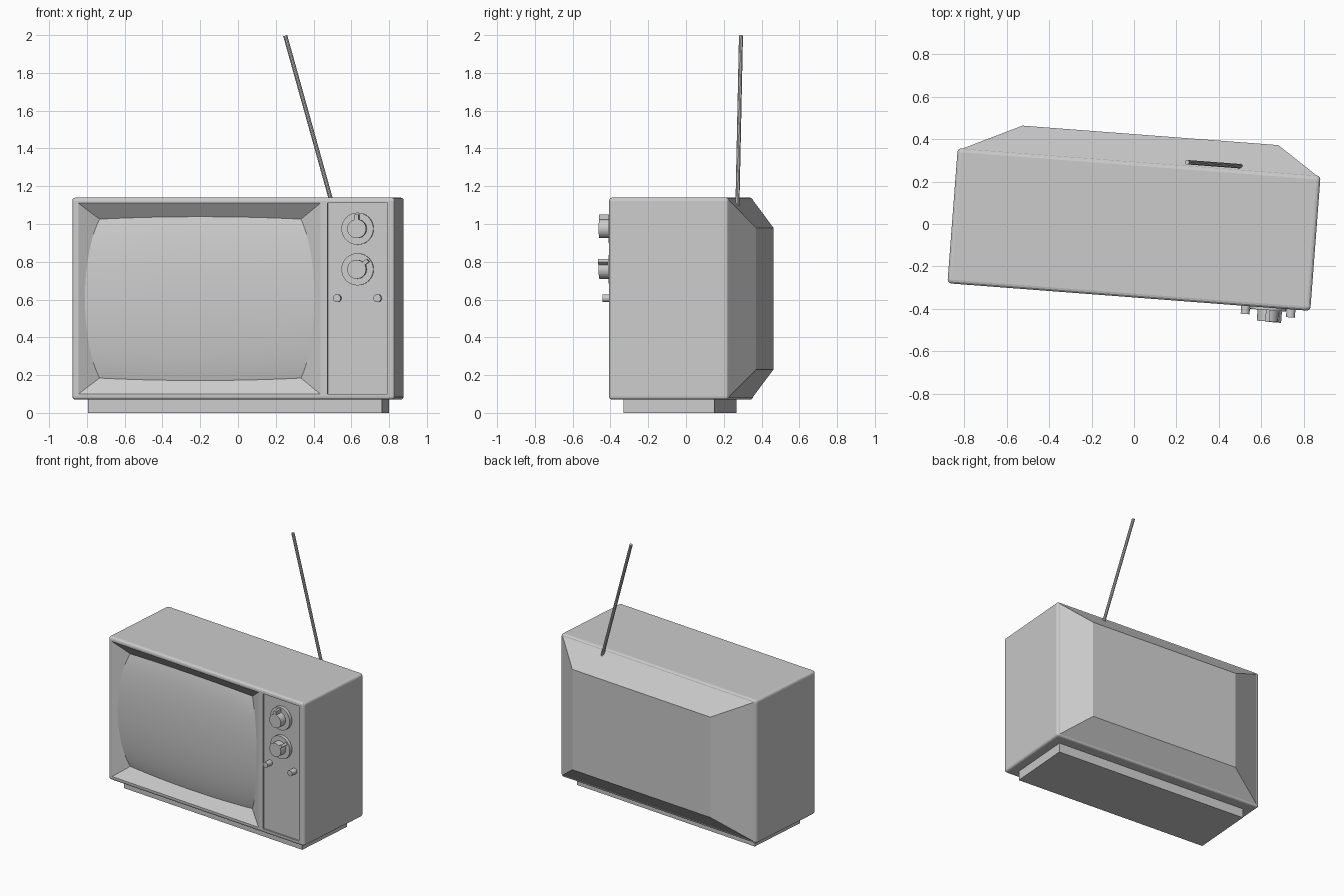
import bpy, bmesh, math
from mathutils import Matrix, Vector

if "Cube" in bpy.data.objects:
    bpy.data.objects.remove(bpy.data.objects["Cube"])

# The whole set is turned slightly about z
TURN = Matrix.Translation((0, -0.026, 0)) @ Matrix.Rotation(math.radians(-4.35), 4, 'Z')
FRONT = -0.319


def finish(name, bm, matrix=TURN, smooth=False):
    bmesh.ops.recalc_face_normals(bm, faces=bm.faces[:])
    me = bpy.data.meshes.new(name)
    bm.to_mesh(me)
    bm.free()
    ob = bpy.data.objects.new(name, me)
    bpy.context.collection.objects.link(ob)
    ob.matrix_world = matrix
    if smooth:
        bpy.ops.object.select_all(action='DESELECT')
        ob.select_set(True)
        bpy.context.view_layer.objects.active = ob
        bpy.ops.object.shade_smooth_by_angle(angle=math.radians(35))
    return ob


def loft(name, a, b):
    """Solid between two upright rectangles (x0, x1, z0, z1, y)."""
    bm = bmesh.new()
    rings = []
    for x0, x1, z0, z1, y in (a, b):
        rings.append([bm.verts.new((x, y, z)) for x, z in
                      ((x0, z0), (x1, z0), (x1, z1), (x0, z1))])
    bm.faces.new(rings[0])
    bm.faces.new(rings[1])
    for i in range(4):
        j = (i + 1) % 4
        bm.faces.new((rings[0][i], rings[0][j], rings[1][j], rings[1][i]))
    return finish(name, bm)


def rod(name, p, q, r, sides=32, matrix=TURN):
    p, q = Vector(p), Vector(q)
    bm = bmesh.new()
    rot = (q - p).to_track_quat('Z', 'Y').to_matrix().to_4x4()
    bmesh.ops.create_cone(bm, cap_ends=True, segments=sides, radius1=r, radius2=r,
                          depth=(q - p).length,
                          matrix=Matrix.Translation((p + q) / 2) @ rot)
    return finish(name, bm, matrix, True)


# Cabinet with rounded edges
cabinet = loft("cabinet", (-0.857, 0.857, 0.07, 1.14, FRONT),
               (-0.857, 0.857, 0.07, 1.14, 0.319))
bev = cabinet.modifiers.new("round", 'BEVEL')
bev.width, bev.segments = 0.018, 3

# Screen surround (sloped recess) and control panel recess
DEEP = 0.085
SLOPE_X, SLOPE_Z = 0.108 / 0.065, 0.085 / 0.065
CX, HX, CZ, HZ = -0.181, 0.642, 0.605, 0.505


def recess_rect(d):
    hx, hz = HX - SLOPE_X * d, HZ - SLOPE_Z * d
    return (CX - hx, CX + hx, CZ - hz, CZ + hz, FRONT + d)


cutters = [loft("screen_cutter", recess_rect(-0.01), recess_rect(DEEP)),
           loft("panel_cutter", (0.50, 0.817, 0.10, 1.11, FRONT - 0.05),
                (0.50, 0.817, 0.10, 1.11, FRONT + 0.012))]
for c in cutters:
    c.hide_render = True
    c.hide_viewport = True
    m = cabinet.modifiers.new("cut", 'BOOLEAN')
    m.operation, m.object, m.solver = 'DIFFERENCE', c, 'EXACT'

# Bulging picture tube, meeting the sloped surround all round
bm = bmesh.new()
N = 24
grid = []
for j in range(N + 1):
    t = 2 * j / N - 1
    row = []
    for i in range(N + 1):
        s = 2 * i / N - 1
        d = 0.010 + 0.045 * t * t + 0.010 * s * s
        row.append(bm.verts.new((CX + s * (HX + 0.002 - SLOPE_X * d), FRONT + d,
                                 CZ + t * (HZ + 0.002 - SLOPE_Z * d))))
    grid.append(row)
for j in range(N):
    for i in range(N):
        bm.faces.new((grid[j][i], grid[j][i + 1], grid[j + 1][i + 1], grid[j + 1][i]))
finish("screen", bm, smooth=True)

# Tapered back cover
loft("back_cover", (-0.849, 0.849, 0.078, 1.132, 0.312),
     (-0.561, 0.648, 0.23, 0.98, 0.448))

# Base plinth
loft("base", (-0.777, 0.783, 0.0, 0.08, -0.245), (-0.777, 0.783, 0.0, 0.08, 0.236))

# Tuning dials: disc, knob and pointer ridge
KX = 0.659
for n, (z, ang) in enumerate(((0.975, 0), (0.76, 51)), 1):
    rod(f"dial_disc_{n}", (KX, -0.30, z), (KX, -0.331, z), 0.085)
    rod(f"dial_knob_{n}", (KX, -0.32, z), (KX, -0.384, z), 0.05)
    ridge = loft(f"dial_pointer_{n}", (-0.01, 0.01, 0, 0.076, -0.32),
                 (-0.01, 0.01, 0, 0.076, -0.386))
    ridge.matrix_world = (TURN @ Matrix.Translation((KX, 0, z))
                          @ Matrix.Rotation(math.radians(ang), 4, 'Y'))

# Small buttons
for side, dx in (("left", -0.107), ("right", 0.107)):
    rod(f"button_{side}", (KX + dx, -0.30, 0.607), (KX + dx, -0.357, 0.607), 0.021, 16)

# Aerial
rod("aerial", (0.503, 0.272, 1.09), (0.25, 0.291, 1.997), 0.011, 10, Matrix())
